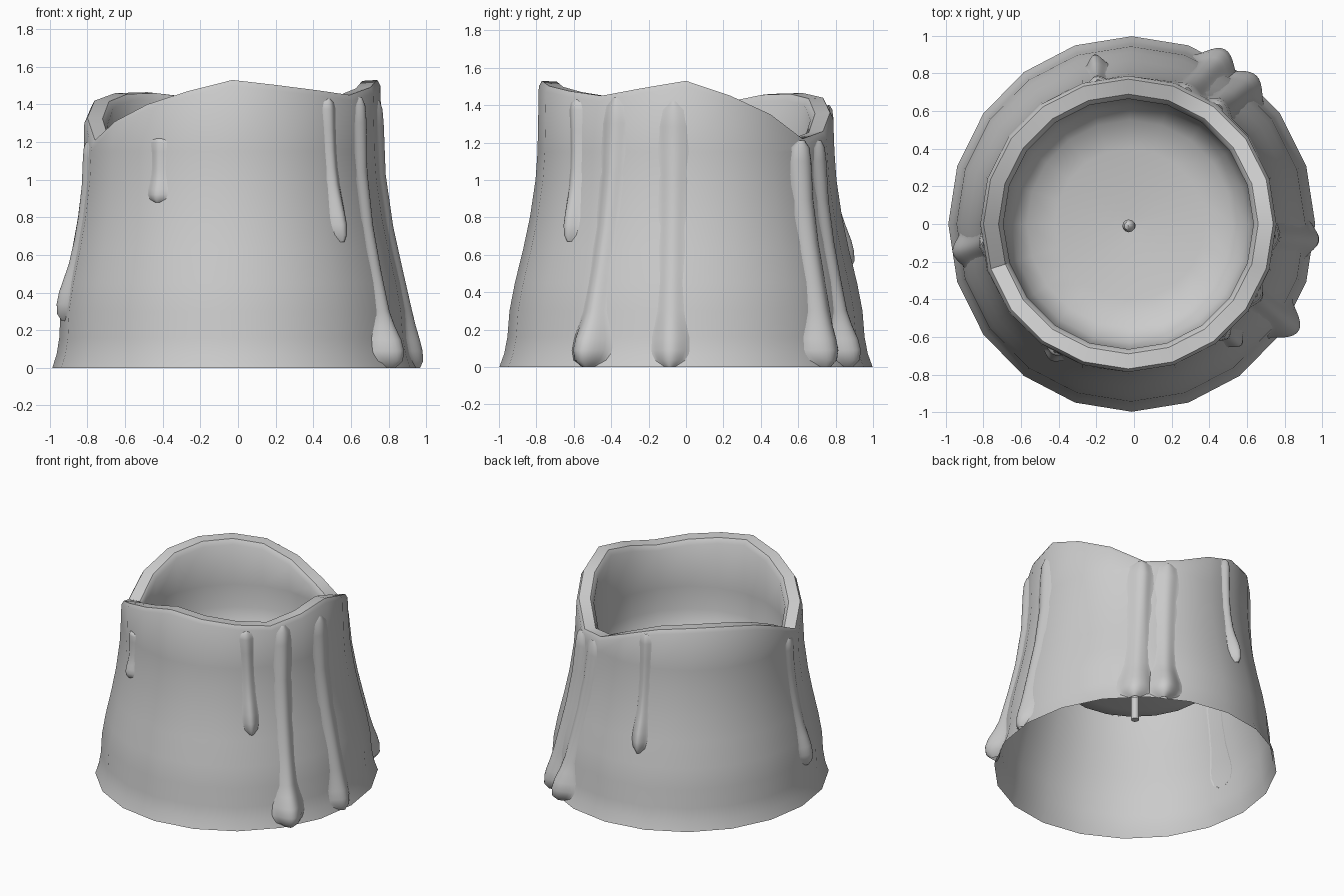
import bpy
from math import sin, cos, pi, radians

if "Cube" in bpy.data.objects:
    bpy.data.objects.remove(bpy.data.objects["Cube"])

SEG = 20

# outer radius by height, rim height by angle (degrees)
BODY = [(0, .99), (.07, .965), (.16, .948), (.3, .938), (.45, .91), (.63, .867),
        (.8, .832), (1.0, .803), (1.15, .793), (1.5, .785)]
RIM = [(0, 1.53), (18, 1.45), (36, 1.35), (54, 1.22), (72, 1.26), (90, 1.36),
       (108, 1.44), (126, 1.465), (144, 1.46), (162, 1.42), (180, 1.33), (198, 1.21),
       (216, 1.31), (234, 1.40), (252, 1.47), (270, 1.53), (306, 1.475),
       (324, 1.45), (342, 1.49), (360, 1.53)]


def lerp_table(table, v):
    for (a, p), (b, q) in zip(table, table[1:]):
        if v <= b:
            return p + (q - p) * max(0, v - a) / (b - a)
    return table[-1][1]


def place(r, a, z):
    """Polar point; the foot is slightly oval and the axis leans left."""
    f = max(0, 1 - z / 1.3)
    return (-.03 + .018 * f + r * cos(a) * (1 - .015 * f), r * sin(a) * (1 + .008 * f), z)


def grid_mesh(name, rows, closed=False):
    n = len(rows[0])
    verts = [p for row in rows for p in row]
    faces = []
    for i in range(len(rows) - 1):
        for j in range(n if closed else n - 1):
            k = (j + 1) % n
            faces.append((i * n + j, i * n + k, (i + 1) * n + k, (i + 1) * n + j))
    me = bpy.data.meshes.new(name)
    me.from_pydata(verts, [], faces)
    me.validate()
    ob = bpy.data.objects.new(name, me)
    bpy.context.collection.objects.link(ob)
    bpy.ops.object.select_all(action='DESELECT')
    bpy.context.view_layer.objects.active = ob
    ob.select_set(True)
    bpy.ops.object.shade_smooth_by_angle(angle=radians(45))
    return ob


# wax body: flared open-bottomed shell, melted rim and hollow pool
def profile(h):
    outer = [(r, z) for z, r in BODY[:-1]]
    rim = [(.787, h - .03), (.77, h), (.69, h - .005), (.665, h - .04)]
    pool = [(.668, 1.12), (.662, .95), (.63, .81), (.55, .73), (.4, .695), (.005, .68)]
    return outer + rim + pool


columns = []
for j in range(SEG):
    h = lerp_table(RIM, 360 * j / SEG)
    columns.append([place(r, 2 * pi * j / SEG, z) for r, z in profile(h)])
grid_mesh("wax_body", list(zip(*columns)), closed=True)


def wall_radius(a, z):
    """Distance from the axis to the faceted wall."""
    step = 2 * pi / SEG
    return lerp_table(BODY, z) * cos(step / 2) / cos(a % step - step / 2)


# wax drips: soft ridges blended into the wall, swelling at the lower end
def drip(name, a_top, a_bot, z_top, z_bot, width, depth, bulb_w, bulb_d):
    rows, n = [], 14
    length = z_top - z_bot
    bulb_h = min(.3, length * .4)
    # (height, size, bulb share) from top to tip
    samples = [(z_top - t * (length - bulb_h), s, 0)
               for t, s in [(0, .25), (.04, .8), (.12, 1), (.35, .9), (.6, .85), (.8, .85)]]
    samples += [(z_bot + bulb_h * (1 - t), s, b) for t, s, b in
                [(0, .9, .15), (.25, .95, .5), (.5, 1, .9), (.7, 1, 1), (.88, .8, 1), (1, .3, 1)]]
    for z, s, b in samples:
        a = radians(a_bot + (a_top - a_bot) * (z - z_bot) / length)
        w = s * (width + (bulb_w - width) * b)
        d = s * (depth + (bulb_d - depth) * b)
        row = []
        for k in range(n + 1):
            u = 2 * k / n - 1
            aa = a + u * w / lerp_table(BODY, z)
            bump = max(0, cos(u * pi / 2)) ** 1.5
            row.append(place(wall_radius(aa, z) - .003 + (d + .003) * bump, aa, z))
        rows.append(row)
    grid_mesh(name, rows)


DRIPS = [(-49, -47, 1.43, .67, .06, .025, .065, .045),
         (-120, -120, 1.22, .88, .06, .018, .07, .03),
         (-29, -32, 1.44, .0, .08, .03, .13, .11),
         (-5, -5, 1.42, .0, .09, .025, .11, .06),
         (66, 61, 1.21, .0, .09, .025, .14, .10),
         (52, 49, 1.21, .0, .10, .035, .14, .08),
         (102, 102, 1.40, .53, .055, .025, .065, .055),
         (188, 189, 1.2, .25, .08, .02, .10, .05)]
for i, d in enumerate(DRIPS):
    drip(f"wax_drip_{i + 1}", *d)

# wick: slim rod with a rounded, slightly leaning tip
path = [(.39, 0, .001), (.391, 0, .027), (.75, 0, .027), (.88, .004, .028),
        (.94, .01, .034), (.975, .012, .022), (.985, .012, .001)]
grid_mesh("wick", [[(-.018 - x + r * cos(pi * k / 6), -.01 + r * sin(pi * k / 6), z)
                    for k in range(12)] for z, x, r in path], closed=True)
